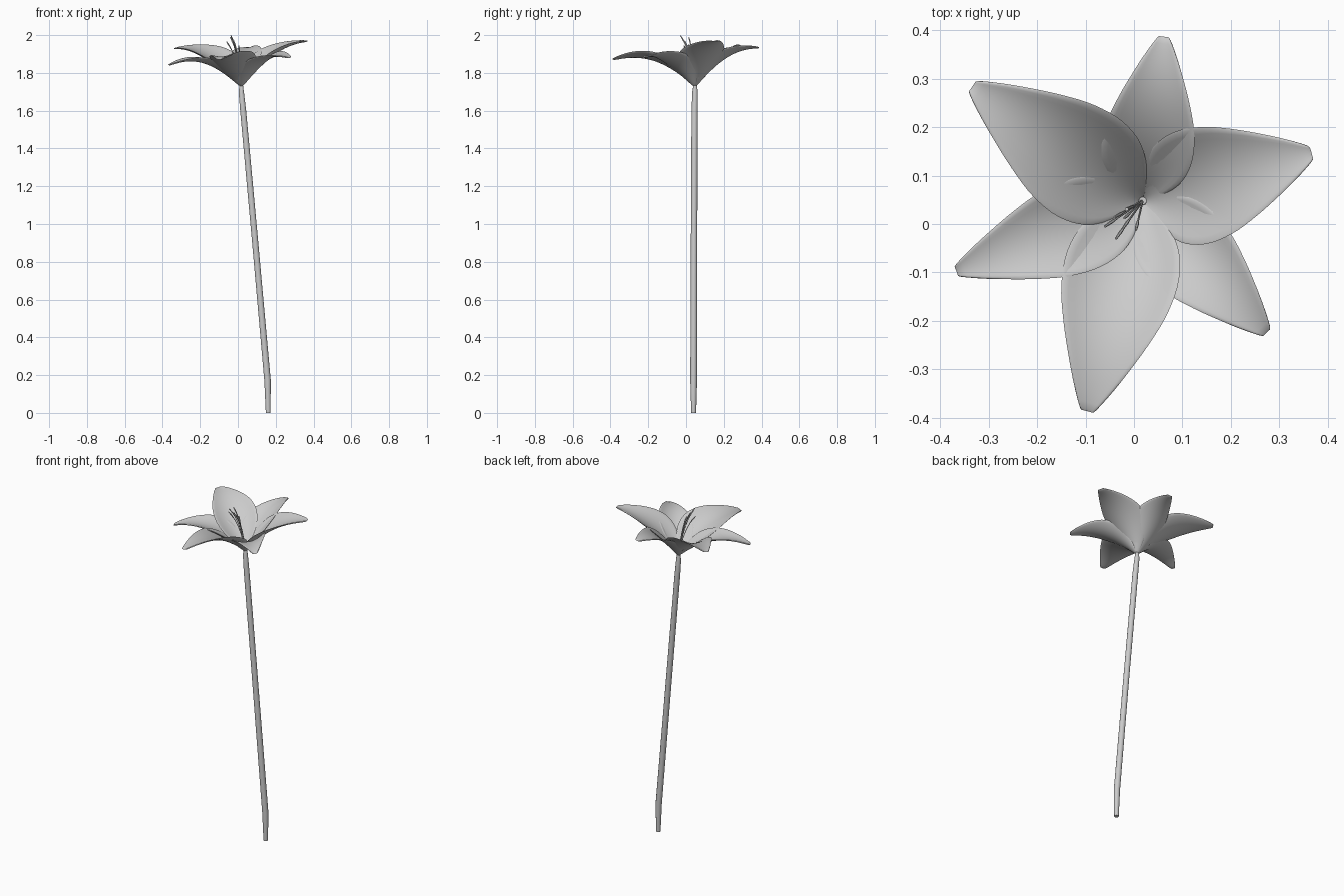
import bpy
from mathutils import Vector

if "Cube" in bpy.data.objects:
    bpy.data.objects.remove(bpy.data.objects["Cube"])

BASE = Vector((0.018, 0.048, 1.73))
AXIS = Vector((-0.16, -0.085, 1)).normalized()   # flower head leans slightly


def finish(ob, angle=1.0):
    bpy.ops.object.select_all(action='DESELECT')
    ob.select_set(True)
    bpy.context.view_layer.objects.active = ob
    bpy.ops.object.convert(target='MESH')
    bpy.ops.object.shade_smooth_by_angle(angle=angle)


def tube(name, pts, radii, res):
    cu = bpy.data.curves.new(name, 'CURVE')
    cu.dimensions = '3D'
    cu.bevel_depth = 1.0
    cu.bevel_resolution = res
    cu.use_fill_caps = True
    sp = cu.splines.new('POLY')
    sp.points.add(len(pts) - 1)
    for p, co, r in zip(sp.points, pts, radii):
        p.co = (*co, 1)
        p.radius = r
    ob = bpy.data.objects.new(name, cu)
    bpy.context.collection.objects.link(ob)
    finish(ob)


def bezier(a, b, c, d, t):
    u = 1 - t
    return a*u**3 + b*3*u*u*t + c*3*u*t*t + d*t**3


# Half width of a petal along its length
WIDTHS = [(0, .006), (.1, .055), (.25, .107), (.4, .125), (.55, .117),
          (.7, .09), (.85, .056), (.95, .03), (1, .014)]


def half_width(t):
    for (t0, w0), (t1, w1) in zip(WIDTHS, WIDTHS[1:]):
        if t <= t1:
            return w0 + (w1 - w0) * (t - t0) / (t1 - t0)
    return WIDTHS[-1][1]


def petal(name, tip, scale, drop):
    base = BASE - Vector((0, 0, drop))
    tip = Vector(tip)
    flat = Vector((tip.x - base.x, tip.y - base.y, 0))
    h = tip.z - base.z
    up = Vector((0, 0, 1))
    p1 = base + flat * .29 + up * (.08 + .2 * h)
    p2 = base + flat * .585 + up * (.14 + .36 * h)
    side = AXIS.cross(flat).normalized()
    n, m = 14, 8
    verts, faces = [], []
    for i in range(n + 1):
        t = i / n
        c = bezier(base, p1, p2, tip, t)
        tangent = bezier(base, p1, p2, tip, t + .01) - bezier(base, p1, p2, tip, t - .01)
        normal = tangent.cross(side).normalized()
        w = half_width(t) * scale
        for j in range(m + 1):
            v = 2 * j / m - 1
            verts.append(c + side * w * v + normal * w * (.5 - .35 * t) * v * v)
    for i in range(n):
        for j in range(m):
            a = i * (m + 1) + j
            faces.append((a, a + m + 1, a + m + 2, a + 1))
    me = bpy.data.meshes.new(name)
    me.from_pydata(verts, [], faces)
    ob = bpy.data.objects.new(name, me)
    bpy.context.collection.objects.link(ob)
    s = ob.modifiers.new("thickness", 'SOLIDIFY')
    s.thickness = .007
    s.offset = 0
    b = ob.modifiers.new("smooth", 'SUBSURF')
    b.levels = b.render_levels = 1
    finish(ob)


# Three broad inner petals, three narrower outer petals beneath
for i, tip in enumerate([(.368, .147, 1.968), (-.335, .285, 1.93), (-.097, -.388, 1.87)]):
    petal(f"inner_petal_{i+1}", tip, 1.0, 0)
for i, tip in enumerate([(.062, .388, 1.933), (-.368, -.098, 1.84), (.275, -.225, 1.88)]):
    petal(f"outer_petal_{i+1}", tip, .8, .004)

# Stem
tube("stem", [(.16, .04, 0), (.157, .04, .17), (.09, .042, .92), (.028, .045, 1.6),
              (.018, .047, 1.7), (.018, .048, 1.745)],
     [.013, .018, .017, .0165, .0145, .008], 3)

# Stamens with small anthers at the tips
TIPS = [(-.06, -.005, 1.965), (-.037, -.03, 1.998), (-.04, .014, 1.99),
        (-.022, -.008, 1.97), (.004, -.012, 1.945), (-.02, .012, 1.95)]
for i, tip in enumerate(TIPS):
    tip = Vector(tip)
    d = tip - BASE
    a = BASE + Vector((d.x * .2, d.y * .2, d.z * .4))
    b = BASE + Vector((d.x * .5, d.y * .5, d.z * .8))
    pts = [bezier(BASE, a, b, tip, k / 8) for k in range(9)]
    tube(f"stamen_{i+1}", pts, [.002] * 7 + [.0035, .0025], 1)

# Pistil
tube("pistil", [BASE, BASE + AXIS * .12, BASE + AXIS * .21], [.003, .0025, .004], 1)
